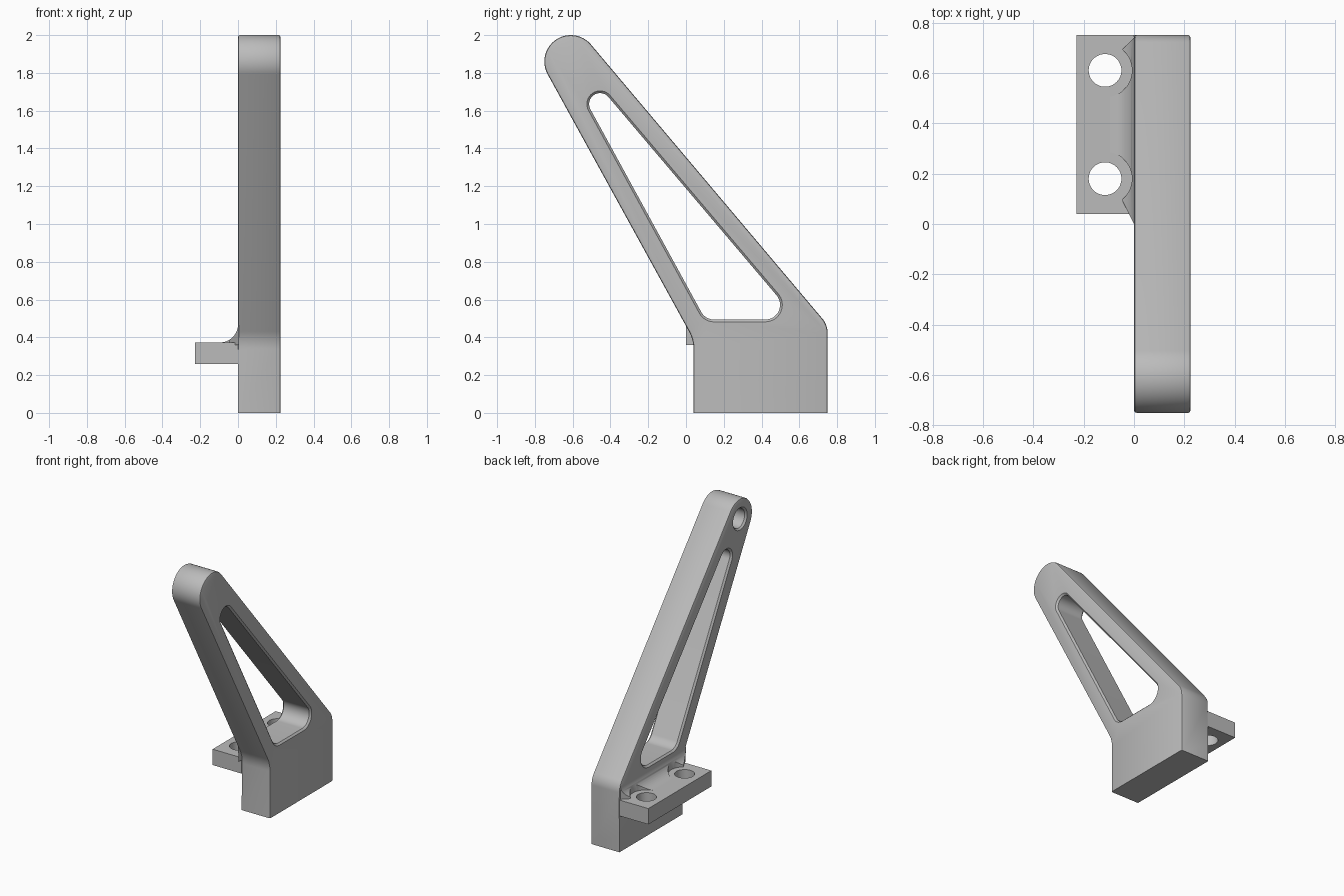
import bpy, bmesh
from math import radians, cos, sin, pi

cube = bpy.data.objects.get("Cube")
if cube:
    bpy.data.objects.remove(cube)

grey = bpy.data.materials.new("plain grey")
grey.use_nodes = True
colour = (0.5, 0.5, 0.5, 1)
grey.diffuse_color = colour
grey.node_tree.nodes["Principled BSDF"].inputs["Base Color"].default_value = colour

WIDTH, EDGE = 0.225, 0.012      # slab thickness and edge rounding
RIGHT, LEFT = 40.2, 208.8       # outward angles of the two sloping sides


def arc(cu, cv, r, a0, a1, n=16):
    angles = [radians(a0 + (a1 - a0) * i / n) for i in range(n + 1)]
    return [(cu + r * cos(a), cv + r * sin(a)) for a in angles]


def circle(cu, cv, r, n=48):
    return arc(cu, cv, r, 0, 360, n)[:-1]


def loft(name, rings, round_edge=None):
    """Skin closed rings of 3D points, cap the ends, optionally round some edges."""
    bm = bmesh.new()
    loops = [[bm.verts.new(p) for p in ring] for ring in rings]
    for a, b in zip(loops, loops[1:]):
        for i in range(len(a)):
            j = (i + 1) % len(a)
            bm.faces.new((a[i], a[j], b[j], b[i]))
    bm.faces.new(loops[0][::-1])
    bm.faces.new(loops[-1])
    bmesh.ops.recalc_face_normals(bm, faces=bm.faces)
    if round_edge:
        edges = [e for e in bm.edges if round_edge(e)]
        bmesh.ops.bevel(bm, geom=edges, offset=EDGE, segments=2, profile=0.5,
                        affect='EDGES', clamp_overlap=True)
    mesh = bpy.data.meshes.new(name)
    bm.to_mesh(mesh)
    bm.free()
    mesh.materials.append(grey)
    ob = bpy.data.objects.new(name, mesh)
    bpy.context.collection.objects.link(ob)
    return ob


def along_x(pts, x):
    return [(x, u, v) for u, v in pts]


def along_z(pts, z):
    return [(u, v, z) for u, v in pts]


def cut(ob, cutter):
    bpy.context.view_layer.objects.active = ob
    mod = ob.modifiers.new("cut", 'BOOLEAN')
    mod.operation, mod.solver, mod.object = 'DIFFERENCE', 'EXACT', cutter
    bpy.ops.object.modifier_apply(modifier=mod.name)
    bpy.data.objects.remove(cutter)


# Arm: upright block with a leaning, round-tipped top
outline = ([(0.04, 0), (0.75, 0)]
           + arc(0.63, 0.422, 0.12, 0, RIGHT, 10)
           + arc(-0.61, 1.86, 0.14, RIGHT, LEFT, 32)
           + arc(-0.16, 0.336, 0.2, LEFT - 180, 0, 8))


def arm_edge(e):
    a, b = (v.co for v in e.verts)
    if abs(a.x - b.x) > 1e-4 or max(a.z, b.z) < 0.01:
        return False
    return a.x > 0.1 or (a.z + b.z) / 2 > 0.3


arm = loft("arm", [along_x(outline, 0), along_x(outline, WIDTH)], arm_edge)


# Triangular window with chamfered rims
def window(d):
    return (arc(0.149, 0.572, 0.09 + d, LEFT, 270)
            + arc(0.42, 0.572, 0.09 + d, 270, 360 + RIGHT)
            + arc(-0.455, 1.635, 0.07 + d, RIGHT, LEFT))


stations = [(-EDGE, EDGE), (EDGE, -EDGE), (WIDTH - EDGE, -EDGE), (WIDTH + EDGE, EDGE)]
cut(arm, loft("window_cutter", [along_x(window(d), x) for x, d in stations]))

# Blind socket in the tip, open on the flange side
socket = [(-EDGE, 0.092), (EDGE, 0.068), (0.13, 0.068)]
cut(arm, loft("socket_cutter", [along_x(circle(-0.61, 1.86, r), x) for x, r in socket]))

# Mounting flange with two screw holes
plate = [(-0.228, 0.04), (0, 0.04), (0, 0.75), (-0.228, 0.75)]
flange = loft("flange", [along_z(plate, 0.26), along_z(plate, 0.373)])

# Concave fillet between flange and arm, with tapered ends
curve = [(0.005, 0.36), (-0.095, 0.36)] + arc(-0.095, 0.468, 0.095, -90, 0, 12) + [(0.005, 0.468)]
front_end = [(x, max(0, -2 * x), z) for x, z in curve]
back_end = [(x, 0.74 + min(x, 0), z) for x, z in curve]
fillet = loft("fillet", [front_end, back_end])

for y in (0.18, 0.61):
    hole = circle(-0.115, y, 0.065)
    cut(flange, loft("hole_cutter", [along_z(hole, 0.2), along_z(hole, 0.5)]))
    # Screw head clearance through the fillet
    clearance = circle(-0.115, y, 0.107)
    cut(fillet, loft("clearance_cutter", [along_z(clearance, 0.3), along_z(clearance, 0.6)]))

# Smooth curved faces, keep corners crisp
bpy.ops.object.select_all(action='DESELECT')
for ob in (arm, flange, fillet):
    ob.select_set(True)
bpy.context.view_layer.objects.active = arm
bpy.ops.object.shade_smooth_by_angle(angle=radians(30))
